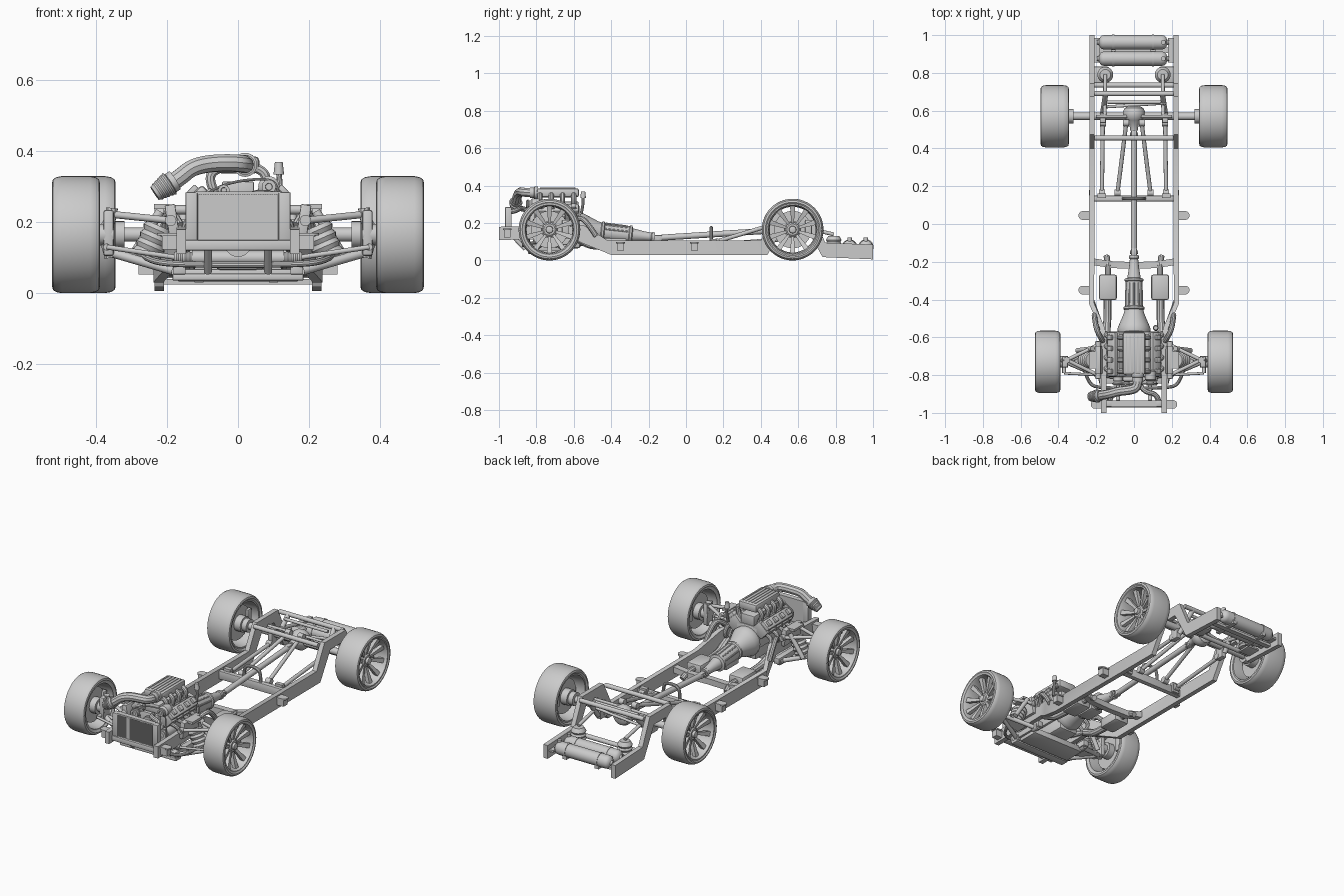
import bpy, bmesh
from math import sin, cos, pi, radians
from mathutils import Vector, Matrix, Euler

def finish(name, bm):
    bmesh.ops.recalc_face_normals(bm, faces=bm.faces)
    for f in bm.faces:
        f.smooth = True
    for e in bm.edges:
        e.smooth = len(e.link_faces) == 2 and e.calc_face_angle(0) < radians(35)
    me = bpy.data.meshes.new(name)
    bm.to_mesh(me)
    bm.free()
    ob = bpy.data.objects.new(name, me)
    bpy.context.collection.objects.link(ob)
    return ob

def box(name, c, size, rot=(0, 0, 0), bevel=0.0):
    bm = bmesh.new()
    bmesh.ops.create_cube(bm, size=1)
    bmesh.ops.scale(bm, vec=size, verts=bm.verts)
    if bevel:
        bmesh.ops.bevel(bm, geom=bm.edges[:], offset=bevel, segments=2, affect='EDGES', profile=0.5)
    bm.transform(Matrix.Translation(c) @ Euler(rot).to_matrix().to_4x4())
    return finish(name, bm)

def rod(name, a, b, r1, r2=None, seg=16):
    a, b = Vector(a), Vector(b)
    bm = bmesh.new()
    m = Matrix.Translation((a + b) / 2) @ (b - a).to_track_quat('Z', 'Y').to_matrix().to_4x4()
    bmesh.ops.create_cone(bm, cap_ends=True, segments=seg, radius1=r1,
                          radius2=r1 if r2 is None else r2, depth=(b - a).length, matrix=m)
    return finish(name, bm)

def lathe(name, prof, origin, axis, seg=32, closed=False):
    """Spin (radius, height) points around an axis through origin."""
    bm = bmesh.new()
    rings = [[bm.verts.new((r * cos(2 * pi * i / seg), r * sin(2 * pi * i / seg), h))
              for i in range(seg)] for r, h in prof]
    n = len(rings)
    for k in range(n if closed else n - 1):
        a, b = rings[k], rings[(k + 1) % n]
        for i in range(seg):
            j = (i + 1) % seg
            bm.faces.new((a[i], a[j], b[j], b[i]))
    if not closed:
        bm.faces.new(rings[0])
        bm.faces.new(rings[-1])
    bm.transform(Matrix.Translation(origin) @ Vector(axis).to_track_quat('Z', 'Y').to_matrix().to_4x4())
    return finish(name, bm)

def loft(name, sections):
    bm = bmesh.new()
    rings = [[bm.verts.new(p) for p in s] for s in sections]
    for a, b in zip(rings, rings[1:]):
        for i in range(len(a)):
            j = (i + 1) % len(a)
            bm.faces.new((a[i], a[j], b[j], b[i]))
    bm.faces.new(rings[0])
    bm.faces.new(rings[-1])
    return finish(name, bm)

def tube(name, pts, r, cyclic=False):
    cu = bpy.data.curves.new(name, 'CURVE')
    cu.dimensions, cu.bevel_depth, cu.bevel_resolution, cu.use_fill_caps = '3D', r, 3, True
    sp = cu.splines.new('NURBS')
    sp.points.add(len(pts) - 1)
    for p, c in zip(sp.points, pts):
        p.co = (*c, 1)
    sp.order_u, sp.resolution_u = 3, 6
    sp.use_cyclic_u, sp.use_endpoint_u = cyclic, not cyclic
    tmp = bpy.data.objects.new(name + "_path", cu)
    bpy.context.collection.objects.link(tmp)
    me = bpy.data.meshes.new_from_object(tmp.evaluated_get(bpy.context.evaluated_depsgraph_get()))
    bm = bmesh.new()
    bm.from_mesh(me)
    bpy.data.objects.remove(tmp)
    bpy.data.meshes.remove(me)
    return finish(name, bm)

def bellows(name, a, b, r, folds=4):
    d = Vector(b) - Vector(a)
    prof = [(r * (0.85 if i % 2 == 0 else 1.0), d.length * i / (2 * folds)) for i in range(2 * folds + 1)]
    return lathe(name, prof, a, d, 24)

def wheel(name, s, x, y, w):
    o, ax, h = (s * x, y, .165), (s, 0, 0), w / 2
    lathe(name + "_tyre", [(.134, -h * .88), (.146, -h), (.156, -h * .96), (.162, -h * .82), (.165, -h * .6),
          (.165, h * .6), (.162, h * .82), (.156, h * .96), (.146, h), (.134, h * .88)], o, ax, 48, True)
    lathe(name + "_rim", [(.14, -h * .9), (.14, -h * .82), (.134, -h * .8), (.134, h * .8), (.14, h * .86),
          (.14, h * .93), (.132, h * .93), (.126, h * .7), (.122, 0), (.128, -h * .9)], o, ax, 48, True)
    # ten tapered dished spokes
    bm = bmesh.new()
    for k in range(10):
        a = 2 * pi * (k + .5) / 10
        rad, tan = Vector((0, cos(a), sin(a))), Vector((0, -sin(a), cos(a)))
        vs = [bm.verts.new(rad * r + tan * t * wd + Vector((s * (xx + dx), 0, 0)))
              for r, wd, xx in ((.025, .006, h * .3), (.128, .014, h * .72)) for dx, t in
              ((0, -1), (0, 1), (-.022, 1), (-.022, -1))]
        for q in ((0, 1, 2, 3), (4, 5, 6, 7), (0, 1, 5, 4), (1, 2, 6, 5), (2, 3, 7, 6), (3, 0, 4, 7)):
            bm.faces.new([vs[i] for i in q])
    bmesh.ops.translate(bm, vec=o, verts=bm.verts)
    finish(name + "_spokes", bm)
    lathe(name + "_hub", [(.04, h * .05), (.04, h * .3), (.03, h * .42), (.02, h * .42), (.018, h * .6), (.01, h * .64)], o, ax, 24)
    lathe(name + "_brake_disc", [(.045, -h * .35), (.1, -h * .35), (.1, -h * .12), (.045, -h * .12)], o, ax, 40, True)
    rod(name + "_disc_hat", (s * (x - h * .9), y, .165), (s * (x + h * .1), y, .165), .046, seg=24)
    box(name + "_caliper", (s * (x - h * .25), y + .085, .175), (.045, .035, .085), (0, 0, 0), .006)

for s in (-1, 1):
    side = "right" if s > 0 else "left"
    wheel(f"front_wheel_{side}", s, .457, -.73, .135)
    wheel(f"rear_wheel_{side}", s, .42, .57, .15)

    # frame rail: x, top (y, z), bottom (y, z)
    st = [(.16, -1, .18, -1, .11), (.16, -.60, .19, -.60, .115), (.168, -.55, .19, -.56, .095), (.225, -.42, .108, -.40, .03),
          (.222, .40, .108, .435, .03), (.222, .475, .25, .53, .19), (.222, .675, .25, .635, .19),
          (.222, .745, .095, .73, .018), (.222, 1, .085, 1, .006)]
    loft(f"frame_rail_{side}", [[(s * (x - .014), yt, zt), (s * (x + .014), yt, zt),
                                (s * (x + .014), yb, zb), (s * (x - .014), yb, zb)] for x, yt, zt, yb, zb in st])
    # body mounts with round pads
    for i, (x, y, z) in enumerate(((.17, -.955, .155), (.235, -.35, .085), (.235, .045, .085))):
        box(f"body_mount_{side}_{i}", (s * (x + .02), y, z - .012), (.05, .036, .04))
        box(f"mount_tab_{side}_{i}", (s * (x + .018), y, z + .011), (.045, .046, .008))
        rod(f"mount_pad_{side}_{i}", (s * (x + .036), y, z + .007), (s * (x + .036), y, z + .015), .023, seg=24)

    # front suspension
    for y in (-.64, -.80):
        rod(f"upper_arm_{side}", (s * .19, y, .205), (s * .355, -.72, .222), .010)
        rod(f"upper_bush_{side}", (s * .19, y - .018, .205), (s * .19, y + .018, .205), .016)
        rod(f"lower_arm_{side}", (s * .17, y - .01, .06), (s * .36, -.73, .115), .013)
        rod(f"lower_bush_{side}", (s * .17, y - .03, .06), (s * .17, y + .015, .06), .018)
    rod(f"upper_cross_shaft_{side}", (s * .19, -.82, .205), (s * .19, -.62, .205), .008)
    box(f"arm_tower_{side}", (s * .185, -.72, .2), (.03, .15, .10), (0, s * .15, 0), .004)
    box(f"tower_cap_{side}", (s * .215, -.72, .245), (.045, .09, .014))
    box(f"lower_arm_plate_{side}", (s * .26, -.725, .09), (.11, .07, .012), (0, -s * .28, 0))
    bellows(f"front_air_bag_{side}", (s * .262, -.72, .098), (s * .222, -.72, .19), .043)
    tube(f"knuckle_{side}", [(s * .36, -.73, .1), (s * .37, -.73, .14), (s * .385, -.73, .17), (s * .36, -.72, .2), (s * .355, -.72, .24)], .017)
    box(f"knuckle_plate_{side}", (s * .365, -.73, .17), (.03, .06, .13), (0, 0, 0), .008)
    rod(f"spindle_{side}", (s * .35, -.73, .165), (s * .43, -.73, .165), .03)
    rod(f"tie_rod_{side}", (s * .17, -.80, .1), (s * .37, -.79, .13), .007)
    bellows(f"rack_boot_{side}", (s * .12, -.80, .1), (s * .18, -.80, .1), .018, 5)
    rod(f"steering_arm_{side}", (s * .37, -.79, .13), (s * .37, -.73, .13), .01)
    rod(f"front_shock_{side}", (s * .30, -.67, .1), (s * .22, -.66, .23), .013)
    box(f"lower_arm_mount_{side}", (s * .165, -.73, .07), (.035, .24, .035), (0, 0, 0), .004)

    # engine bank
    box(f"cylinder_head_{side}", (s * .085, -.69, .245), (.08, .24, .07), (0, s * .75, 0), .005)
    box(f"valve_cover_{side}", (s * .113, -.69, .275), (.06, .235, .03), (0, s * .75, 0), .01)
    for i in range(4):
        y = -.78 + i * .06
        tube(f"intake_runner_{side}_{i}", [(s * .045, y, .355), (s * .075, y, .345), (s * .08, y, .31), (s * .06, y, .27)], .014)
        tube(f"header_{side}_{i}", [(s * .105, y, .215), (s * .145, y, .21), (s * .15, y + .03, .16), (s * .145, -.58 - .01 * i, .12),
                                    (s * .145, -.56, .11)], .012)
        box(f"coil_pack_{side}_{i}", (s * .127, y, .29), (.03, .026, .018), (0, s * .75, 0), .003)
        rod(f"plug_lead_{side}_{i}", (s * .13, y + .012, .28), (s * .135, y + .012, .23), .005, seg=8)
    # exhaust
    tube(f"exhaust_pipe_{side}", [(s * .145, -.60, .125), (s * .145, -.55, .1), (s * .14, -.5, .075), (s * .14, -.39, .075)], .021)
    box(f"muffler_{side}", (s * .138, -.335, .075), (.095, .135, .06), (0, 0, 0), .012)
    tube(f"tailpipe_{side}", [(s * .138, -.27, .075), (s * .138, -.23, .075), (s * .14, -.205, .07), (s * .145, -.17, .05)], .016)
    tube(f"upper_frame_brace_{side}", [(s * .165, -.62, .19), (s * .19, -.58, .235), (s * .205, -.53, .21), (s * .21, -.48, .13)], .014)

    # rear links, axle ends and air springs
    rod(f"lower_link_{side}", (s * .17, .155, .085), (s * .165, .54, .115), .011)
    rod(f"upper_link_{side}", (s * .088, .16, .1), (s * .04, .54, .215), .011)
    for j, p in enumerate(((.17, .165, .085), (.165, .535, .115), (.088, .165, .1), (.042, .535, .213))):
        rod(f"link_eye_{side}_{j}", (s * p[0] - .016, p[1], p[2]), (s * p[0] + .016, p[1], p[2]), .018)
    box(f"link_mount_{side}", (s * .17, .15, .085), (.045, .025, .06))
    box(f"axle_bracket_{side}", (s * .165, .56, .145), (.03, .05, .1), (0, 0, 0), .004)
    rod(f"axle_tube_{side}", (s * .04, .57, .165), (s * .40, .57, .165), .02, seg=20)
    rod(f"axle_flange_{side}", (s * .32, .57, .165), (s * .35, .57, .165), .038, seg=24)
    rod(f"bag_lever_{side}", (s * .155, .56, .19), (s * .152, .79, .14), .01)
    bellows(f"rear_air_bag_{side}", (s * .152, .79, .055), (s * .152, .79, .12), .042, 3)
    rod(f"rear_bag_cap_{side}", (s * .152, .79, .12), (s * .152, .79, .132), .036, .028, 24)
    box(f"rear_bag_plate_{side}", (s * .175, .79, .048), (.08, .085, .012), (0, 0, 0), .004)
    rod(f"rear_shock_{side}", (s * .165, .59, .12), (s * .15, .69, .235), .014)
    box(f"fuel_shelf_bracket_{side}", (s * .196, .92, .05), (.03, .13, .012))

# cross members
for n, c, z in (("front_cross_bar", -.955, .135), ("engine_cross_member", -.72, .05), ("middle_cross_member", .135, .075)):
    box(n, (0, c, z), ((.31, .035, .03), (.34, .13, .035), (.43, .03, .05))[("f", "e", "m").index(n[0])], (0, 0, 0), .005)
box("lower_front_tray", (0, -.82, .045), (.37, .05, .02), (0, 0, 0), .005)
loft("transmission_cross_member", [[(x, y - .018, z), (x, y + .018, z), (x, y + .018, z + .035), (x, y - .018, z + .035)]
     for x, y, z in ((-.215, -.20, .065), (-.12, -.215, .045), (0, -.22, .045), (.12, -.215, .045), (.215, -.20, .065))])
for i, (y, z, w, r) in enumerate(((.455, .235, .21, .013), (.69, .235, .21, .013), (.645, .225, .14, .009), (.735, .06, .21, .013))):
    rod(f"rear_cross_tube_{i}", (-w, y, z), (w, y, z), r)
tube("driveshaft_hoop", [(-.055, .135, .09), (-.055, .135, .145), (-.035, .135, .175), (.035, .135, .175), (.055, .135, .145), (.055, .135, .09)], .009)
rod("steering_rack", (-.13, -.80, .1), (.13, -.80, .1), .02)
rod("rack_pinion", (.06, -.80, .075), (.06, -.77, .13), .018)
tube("sway_bar", [(-.27, -.73, .11), (-.25, -.85, .09), (-.16, -.87, .08), (.16, -.87, .08), (.25, -.85, .09), (.27, -.73, .11)], .009)

# engine block and front drive
box("engine_block", (0, -.69, .195), (.15, .24, .13), (0, 0, 0), .01)
box("oil_pan", (0, -.68, .105), (.125, .23, .08), (0, 0, 0), .012)
box("engine_valley", (0, -.69, .285), (.09, .23, .06), (0, 0, 0), .005)
box("intake_plenum", (0, -.685, .362), (.12, .225, .048), (0, 0, 0), .012)
for i in range(5):
    box(f"plenum_rib_{i}", (-.04 + .02 * i, -.685, .386), (.006, .19, .006))
box("timing_cover", (0, -.82, .2), (.12, .025, .14), (0, 0, 0), .008)
for i, (x, z, r) in enumerate(((0, .14, .038), (0, .225, .03), (.087, .3, .02), (-.085, .25, .024), (.095, .17, .028), (-.04, .29, .016))):
    lathe(f"pulley_{i}", [(r, 0), (r, .006), (r * .85, .01), (r, .014), (r, .02), (r * .5, .02), (r * .45, .014)], (x, -.835, z), (0, -1, 0), 24)
tube("drive_belt", [(-.04, -.845, .13), (.04, -.845, .12), (.125, -.845, .15), (.12, -.845, .2), (.115, -.845, .31), (.07, -.845, .325),
                    (-.04, -.845, .31), (-.12, -.845, .26), (-.1, -.845, .21)], .004, True)
lathe("alternator", [(.02, 0), (.03, .008), (.03, .05), (.02, .06)], (.087, -.832, .3), (0, 1, 0), 24)
rod("compressor", (.095, -.83, .17), (.095, -.74, .17), .03)
rod("power_steering_pump", (-.085, -.83, .25), (-.085, -.77, .25), .026)
tube("filler_neck", [(.115, -.56, .25), (.12, -.55, .3), (.115, -.55, .335), (.115, -.55, .35)], .008)
rod("filler_cap", (.115, -.55, .335), (.115, -.55, .37), .015, .011)

# radiator
box("radiator_core", (0, -.948, .213), (.235, .018, .135)).color = (.3, .3, .3, 1)
for s in (-1, 1):
    box("radiator_tank", (s * .131, -.95, .213), (.035, .035, .145), (0, 0, 0), .005)
    box("radiator_rail", (0, -.95, .213 + s * .069), (.24, .03, .009))
    rod("radiator_stay", (s * .085, -.94, .145), (s * .085, -.86, .06), .011)
for i in range(36):
    box(f"radiator_fin_{i}", (-.113 + i * .00646, -.958, .213), (.0022, .006, .13))
tube("radiator_hose", [(.13, -.935, .26), (.12, -.9, .27), (.06, -.89, .28), (.03, -.85, .27), (.02, -.82, .26)], .014)
tube("lower_hose", [(-.13, -.935, .16), (-.12, -.9, .15), (-.06, -.88, .17), (-.03, -.83, .2)], .014)

# air intake pipe and cone filter
lathe("throttle_body", [(.034, 0), (.034, .02), (.028, .022), (.028, .045)], (.02, -.79, .362), (0, -1, 0), 24)
tube("intake_pipe", [(.02, -.82, .362), (.02, -.865, .364), (-.02, -.88, .368), (-.08, -.885, .366), (-.13, -.90, .355), (-.165, -.905, .325), (-.185, -.91, .312)], .025)
rod("filter_collar", (-.178, -.908, .318), (-.192, -.91, .309), .03, seg=24)
d = Vector((-.05, -.005, -.033))
lathe("air_filter", [(.028, 0)] + [((.036 - .0012 * i) - (.002 if i % 2 else 0), .004 + .005 * i) for i in range(10)] + [(.022, .054)],
      (-.19, -.91, .311), d, 32)

# gearbox and driveshaft
lathe("gearbox", [(.085, 0), (.088, .02), (.08, .04), (.055, .1), (.05, .12), (.056, .125), (.056, .135), (.048, .14), (.045, .27),
      (.05, .275), (.05, .285), (.036, .29), (.026, .35), (.022, .39), (.026, .395), (.026, .41)], (0, -.575, .165), (0, 1, -.1), 32)
for i in range(5):
    a = radians(20 + 35 * i)
    rod(f"gearbox_rib_{i}", (.046 * cos(a), -.43, .152 + .046 * sin(a)), (.043 * cos(a), -.31, .139 + .043 * sin(a)), .005, seg=8)
box("gearbox_pan", (0, -.38, .105), (.08, .12, .03), (0, 0, 0), .006)
rod("driveshaft", (0, -.13, .122), (0, .46, .16), .016, seg=20)
for i, (y, z) in enumerate(((-.15, .121), (.475, .161))):
    box(f"universal_joint_{i}", (0, y, z), (.03, .045, .03), (0, 0, 0), .006)
    rod(f"joint_cross_{i}", (-.022, y, z), (.022, y, z), .009)

# rear axle centre
lathe("differential", [(.02, 0), (.024, .03), (.045, .055), (.058, .075), (.058, .1), (.05, .118), (.03, .13)], (0, .495, .165), (0, 1, 0), 28)
rod("axle_truss", (-.2, .57, .2), (.2, .57, .2), .008)
rod("panhard_bar", (-.15, .62, .15), (.17, .64, .19), .008)

# air tanks with straps
for i, y in enumerate((.875, .962)):
    lathe(f"air_tank_{i}", [(.012, -.19), (.014, -.18), (.027, -.175), (.036, -.165), (.038, -.15), (.038, .15), (.036, .165),
          (.027, .175), (.014, .18), (.012, .19)], (-.005, y, .072), (1, 0, 0), 28)
    for x in (-.11, .1):
        lathe(f"tank_strap_{i}", [(.038, -.006), (.041, -.006), (.041, .006), (.038, .006)], (x, y, .072), (1, 0, 0), 28, True)
    rod(f"tank_valve_{i}", (.155, y, .1), (.155, y, .122), .012)
for x in (-.11, .1):
    box("tank_cradle", (x, .92, .04), (.025, .15, .02))
box("tank_shelf", (0, .92, .032), (.42, .03, .015))
